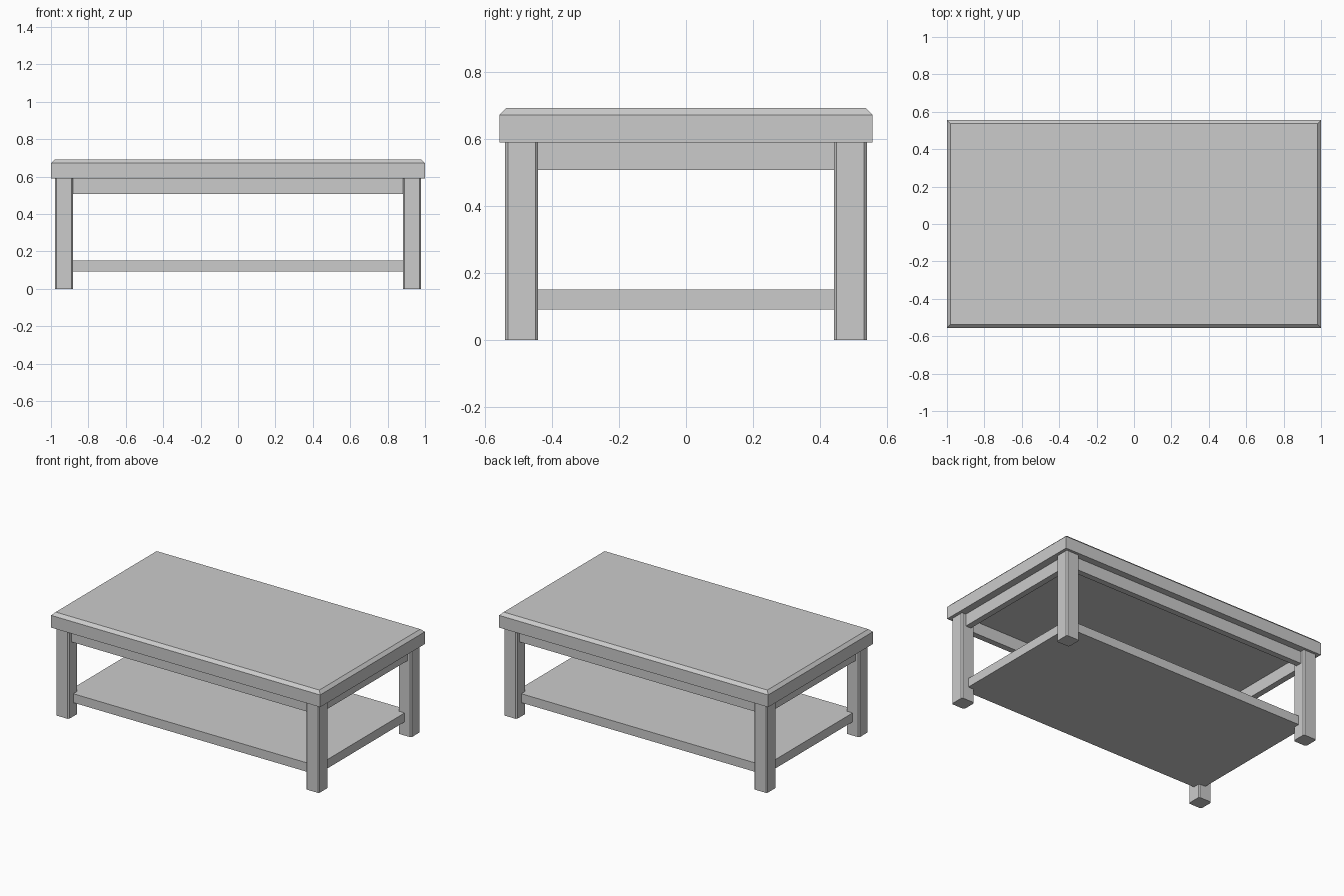
import bpy, bmesh

if "Cube" in bpy.data.objects:
    bpy.data.objects.remove(bpy.data.objects["Cube"])


def box(name, lo, hi, bevel=0.0, pick=None):
    """Box between two corners; edges accepted by pick get a flat chamfer."""
    bm = bmesh.new()
    bmesh.ops.create_cube(bm, size=1)
    for v in bm.verts:
        v.co = [(a + b) / 2 + c * (b - a) for a, b, c in zip(lo, hi, v.co)]
    if bevel:
        edges = [e for e in bm.edges if pick(*(v.co for v in e.verts))]
        bmesh.ops.bevel(bm, geom=edges, offset=bevel, segments=1,
                        affect='EDGES', profile=0.5)
    mesh = bpy.data.meshes.new(name)
    bm.to_mesh(mesh)
    bm.free()
    obj = bpy.data.objects.new(name, mesh)
    bpy.context.collection.objects.link(obj)
    return obj


TOP, UNDER = 0.692, 0.59
LX, LY = 0.93, 0.49      # leg centres
T = 0.02                 # half thickness of aprons

# Tabletop with a chamfered upper rim
box("tabletop", (-1, -0.556, UNDER), (1, 0.556, TOP), 0.02,
    lambda a, b: min(a.z, b.z) > TOP - 0.001)

# Square legs with chamfered vertical edges
for sx, side in ((-1, "left"), (1, "right")):
    for sy, end in ((-1, "front"), (1, "back")):
        x, y = sx * LX, sy * LY
        box(f"{end}_{side}_leg", (x - 0.049, y - 0.049, 0),
            (x + 0.049, y + 0.049, UNDER), 0.008,
            lambda a, b: abs(a.z - b.z) > 0.1)

# Aprons running between the leg centres
for s, long_name, short_name in ((-1, "front", "left"), (1, "back", "right")):
    box(f"{long_name}_apron", (-LX, s * LY - T, 0.508), (LX, s * LY + T, UNDER))
    box(f"{short_name}_apron", (s * LX - T, -LY, 0.508), (s * LX + T, LY, UNDER))

# Lower shelf
box("lower_shelf", (-LX, -LY, 0.092), (LX, LY, 0.152))
